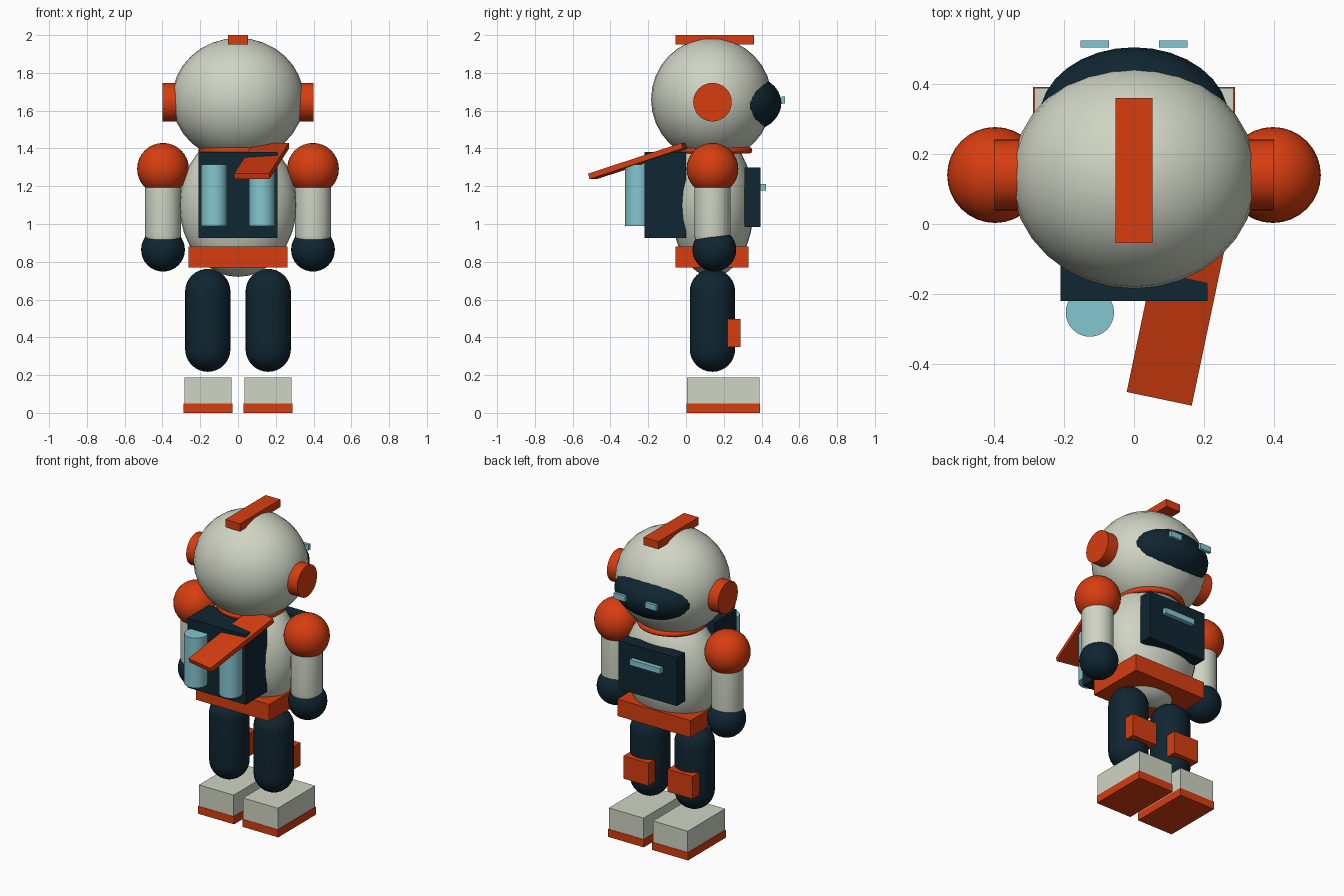
import bpy, bmesh, math
from mathutils import Vector, Matrix

if "Cube" in bpy.data.objects:
    bpy.data.objects.remove(bpy.data.objects["Cube"])


def material(name, rgb):
    m = bpy.data.materials.new(name)
    m.diffuse_color = (*rgb, 1)
    m.use_nodes = True
    m.node_tree.nodes["Principled BSDF"].inputs["Base Color"].default_value = m.diffuse_color
    return m


SHELL = material("pale_grey", (0.62, 0.66, 0.55))
ORANGE = material("orange", (0.68, 0.047, 0.005))
NAVY = material("dark_navy", (0.005, 0.019, 0.031))
TEAL = material("light_teal", (0.23, 0.57, 0.63))
MID = 0.14  # depth of the body's centre line


def finish(bm, name, mat, smooth=False):
    bmesh.ops.recalc_face_normals(bm, faces=bm.faces)
    me = bpy.data.meshes.new(name)
    bm.to_mesh(me)
    bm.free()
    me.materials.append(mat)
    ob = bpy.data.objects.new(name, me)
    bpy.context.collection.objects.link(ob)
    if smooth:
        bpy.ops.object.select_all(action='DESELECT')
        ob.select_set(True)
        bpy.context.view_layer.objects.active = ob
        bpy.ops.object.shade_smooth_by_angle(angle=math.radians(35))
    return ob


def box(name, mat, lo, hi):
    lo, hi = Vector(lo), Vector(hi)
    bm = bmesh.new()
    bmesh.ops.create_cube(bm, size=1)
    bmesh.ops.scale(bm, vec=hi - lo, verts=bm.verts)
    bmesh.ops.translate(bm, vec=(lo + hi) / 2, verts=bm.verts)
    return finish(bm, name, mat)


def ball(name, mat, centre, radii, stretch=0):
    """Ellipsoid; stretch pulls the two halves apart into a capsule."""
    bm = bmesh.new()
    bmesh.ops.create_uvsphere(bm, u_segments=32, v_segments=16, radius=1)
    bmesh.ops.scale(bm, vec=radii, verts=bm.verts)
    if stretch:
        top = [f for f in bm.faces if f.calc_center_median().z > 0]
        ext = bmesh.ops.split(bm, geom=top)["geom"]
        up = [v for v in ext if isinstance(v, bmesh.types.BMVert)]
        bmesh.ops.translate(bm, vec=(0, 0, stretch), verts=up)
        rim = [e for e in bm.edges if e.is_boundary]
        bmesh.ops.bridge_loops(bm, edges=rim)
        bmesh.ops.translate(bm, vec=(0, 0, -stretch / 2), verts=bm.verts)
    bmesh.ops.translate(bm, vec=centre, verts=bm.verts)
    return finish(bm, name, mat, True)


def rod(name, mat, centre, radius, length, axis='Z'):
    bm = bmesh.new()
    bmesh.ops.create_cone(bm, cap_ends=True, segments=32, radius1=radius,
                          radius2=radius, depth=length)
    if axis == 'X':
        bm.transform(Matrix.Rotation(math.pi / 2, 4, 'Y'))
    bmesh.ops.translate(bm, vec=centre, verts=bm.verts)
    return finish(bm, name, mat, True)


# Head, visor and crest
ball("head", SHELL, (0, 0.135, 1.66), (0.35, 0.32, 0.325))
ball("visor", NAVY, (0, 0.30, 1.64), (0.271, 0.205, 0.156))
box("head_crest", ORANGE, (-0.053, -0.055, 1.95), (0.053, 0.36, 2.0))

# Neck ring
bpy.ops.mesh.primitive_torus_add(location=(0, MID, 1.39), major_radius=0.193,
                                 minor_radius=0.018, major_segments=32,
                                 minor_segments=8)
ring = bpy.context.object
ring.name = "neck_ring"
ring.data.materials.append(ORANGE)
bpy.ops.object.shade_smooth_by_angle(angle=math.radians(60))

# Torso, belt and chest panel
ball("torso", SHELL, (0, MID, 1.10), (0.31, 0.22, 0.38))
box("belt", ORANGE, (-0.263, -0.055, 0.77), (0.263, 0.33, 0.88))
box("chest_panel", NAVY, (-0.21, 0.31, 0.985), (0.21, 0.395, 1.30))
box("chest_light", TEAL, (-0.11, 0.39, 1.177), (0.11, 0.423, 1.213))

# Backpack and trailing scarf
box("backpack", NAVY, (-0.21, -0.22, 0.927), (0.21, 0.0, 1.38))
low, high = Vector((0.073, -0.495, 1.252)), Vector((0.177, 0.0, 1.415))
along = (high - low).normalized()
side = along.cross(Vector((0, 0, 1))).normalized()
up = side.cross(along)
scarf = box("scarf_tail", ORANGE, (-0.095, -(high - low).length / 2, -0.015),
            (0.095, (high - low).length / 2, 0.015))
frame = Matrix((side, along, up)).transposed().to_4x4()
scarf.data.transform(Matrix.Translation((low + high) / 2) @ frame)

# Paired parts
for tag, s in (("left", -1), ("right", 1)):
    def pair_box(name, mat, x0, x1, y0, y1, z0, z1):
        box(f"{tag}_{name}", mat, (min(s * x0, s * x1), y0, z0),
            (max(s * x0, s * x1), y1, z1))

    pair_box("eye", TEAL, 0.072, 0.153, 0.505, 0.525, 1.637, 1.675)
    rod(f"{tag}_ear", ORANGE, (s * 0.345, MID, 1.645), 0.102, 0.11, 'X')
    rod(f"{tag}_tank", TEAL, (s * 0.126, -0.253, 1.153), 0.069, 0.325)
    ball(f"{tag}_shoulder", ORANGE, (s * 0.397, MID, 1.292), (0.137,) * 3)
    ball(f"{tag}_arm", SHELL, (s * 0.397, MID, 1.08), (0.095,) * 3, 0.28)
    ball(f"{tag}_hand", NAVY, (s * 0.397, 0.15, 0.864), (0.116,) * 3)
    ball(f"{tag}_leg", NAVY, (s * 0.16, MID, 0.49), (0.12,) * 3, 0.305)
    pair_box("knee_pad", ORANGE, 0.07, 0.25, 0.21, 0.288, 0.35, 0.497)
    pair_box("boot", SHELL, 0.034, 0.284, 0.004, 0.388, 0.045, 0.188)
    pair_box("sole", ORANGE, 0.03, 0.288, 0.002, 0.391, 0.0, 0.05)
